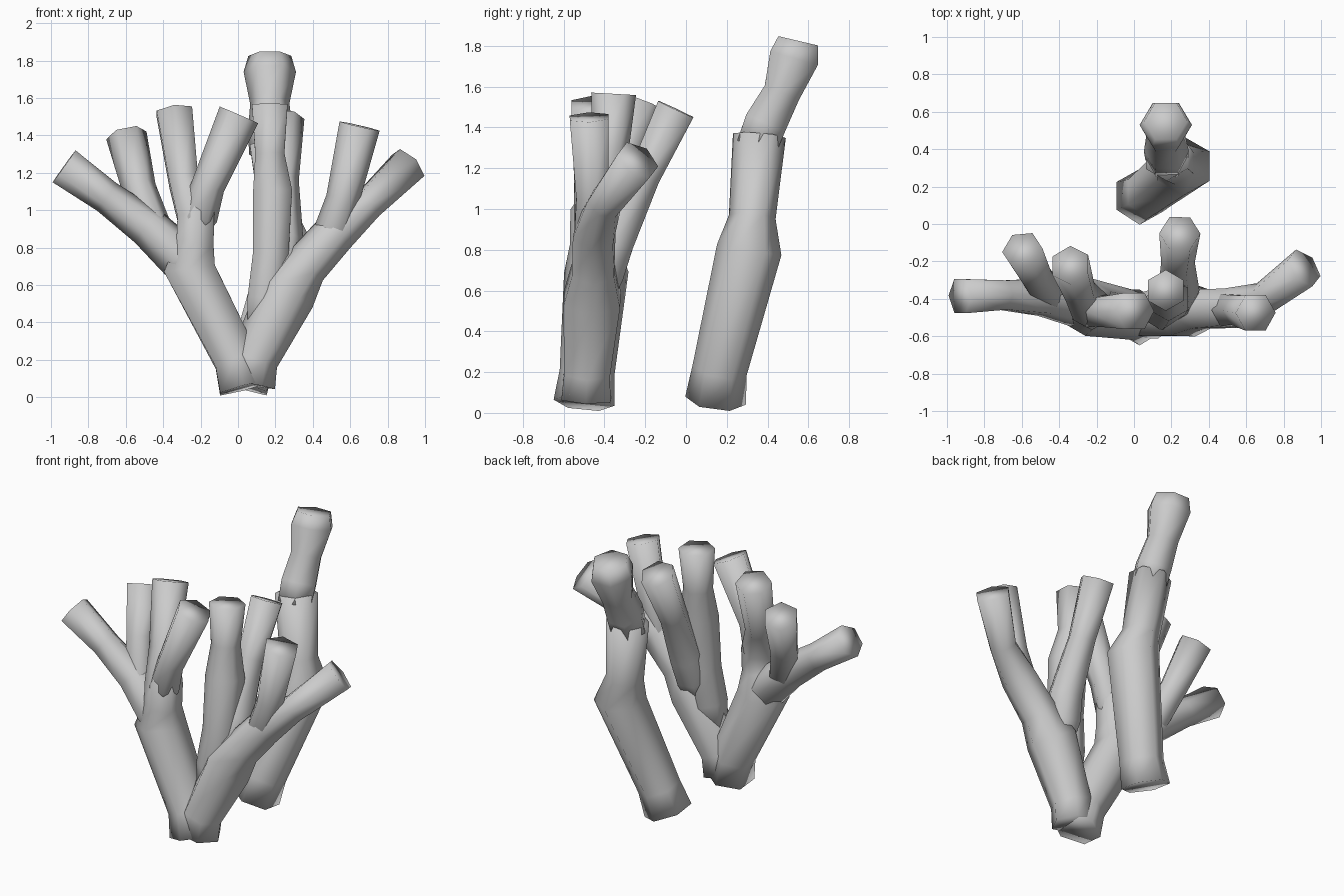
import bpy, bmesh, math
from mathutils import Vector

TURN = math.pi / 6


def branch(name, path, turn=0.0, sides=6):
    """Six-sided tube through (x, y, z, radius) points, capped at both ends."""
    bm = bmesh.new()
    pts = [Vector(p[:3]) for p in path]
    rings = []
    for i, p in enumerate(pts):
        # average direction of the neighbouring segments
        t = Vector()
        if i > 0:
            t += (p - pts[i - 1]).normalized()
        if i < len(pts) - 1:
            t += (pts[i + 1] - p).normalized()
        t.normalize()
        u = Vector((1, 0, 0))
        u = (u - t * u.dot(t)).normalized()
        v = t.cross(u)
        r = path[i][3]
        ring = []
        for k in range(sides):
            a = turn + 2 * math.pi * k / sides
            ring.append(bm.verts.new(p + (u * math.cos(a) + v * math.sin(a)) * r))
        rings.append(ring)
    for a, b in zip(rings, rings[1:]):
        for k in range(sides):
            n = (k + 1) % sides
            bm.faces.new((a[k], a[n], b[n], b[k]))
    bm.faces.new(rings[0][::-1])
    bm.faces.new(rings[-1])
    for f in bm.faces:
        f.smooth = True
    me = bpy.data.meshes.new(name)
    bm.to_mesh(me)
    bm.free()
    ob = bpy.data.objects.new(name, me)
    bpy.context.collection.objects.link(ob)
    return ob


# Separate back stalk
branch("back_stalk_lower", [
    (0.03, 0.145, 0.06, 0.15), (0.08, 0.165, 0.21, 0.135), (0.265, 0.31, 0.80, 0.16),
    (0.22, 0.325, 0.96, 0.115), (0.175, 0.36, 1.36, 0.13)], TURN)
branch("back_stalk_upper", [
    (0.175, 0.345, 1.3, 0.115), (0.173, 0.39, 1.42, 0.12), (0.17, 0.47, 1.57, 0.105),
    (0.17, 0.53, 1.74, 0.14), (0.17, 0.55, 1.825, 0.115)])

# Left trunk running on into the inner branch, and its side branches
branch("left_trunk", [
    (0.03, -0.5, 0.05, 0.15), (-0.01, -0.485, 0.2, 0.135), (-0.26, -0.44, 0.69, 0.158),
    (-0.23, -0.455, 0.83, 0.115), (-0.225, -0.455, 0.97, 0.115),
    (-0.29, -0.36, 1.15, 0.09), (-0.34, -0.22, 1.525, 0.11)], TURN)
branch("left_outer_branch", [
    (-0.23, -0.45, 0.66, 0.10), (-0.30, -0.43, 0.74, 0.125), (-0.48, -0.39, 0.91, 0.11),
    (-0.7, -0.38, 1.07, 0.09), (-0.93, -0.385, 1.235, 0.105)])
branch("left_back_branch", [
    (-0.42, -0.42, 0.82, 0.05), (-0.46, -0.37, 0.92, 0.10),
    (-0.53, -0.27, 1.12, 0.092), (-0.597, -0.14, 1.40, 0.11)])
branch("left_front_branch", [
    (-0.23, -0.45, 0.86, 0.05), (-0.215, -0.46, 0.96, 0.105),
    (-0.16, -0.47, 1.13, 0.09), (0.005, -0.465, 1.51, 0.112)])

# Right trunk running on into the outer arm, and its side branches
branch("right_trunk", [
    (0.06, -0.49, 0.07, 0.14), (0.085, -0.485, 0.2, 0.13), (0.26, -0.46, 0.56, 0.16),
    (0.36, -0.455, 0.70, 0.12), (0.52, -0.45, 0.88, 0.115),
    (0.69, -0.4, 1.025, 0.09), (0.91, -0.235, 1.24, 0.112)])
branch("right_front_branch", [
    (0.47, -0.455, 0.79, 0.05), (0.51, -0.46, 0.90, 0.10),
    (0.56, -0.46, 1.06, 0.09), (0.65, -0.475, 1.45, 0.11)])
branch("centre_branch", [
    (0.10, -0.47, 0.3, 0.06), (0.15, -0.455, 0.52, 0.115), (0.175, -0.43, 0.76, 0.11),
    (0.185, -0.40, 1.1, 0.12), (0.17, -0.37, 1.3, 0.09), (0.17, -0.355, 1.565, 0.11)], TURN)
branch("centre_back_branch", [
    (0.2, -0.44, 0.5, 0.06), (0.22, -0.41, 0.68, 0.12), (0.24, -0.35, 0.84, 0.11),
    (0.235, -0.205, 1.16, 0.09), (0.245, -0.05, 1.49, 0.11)])
